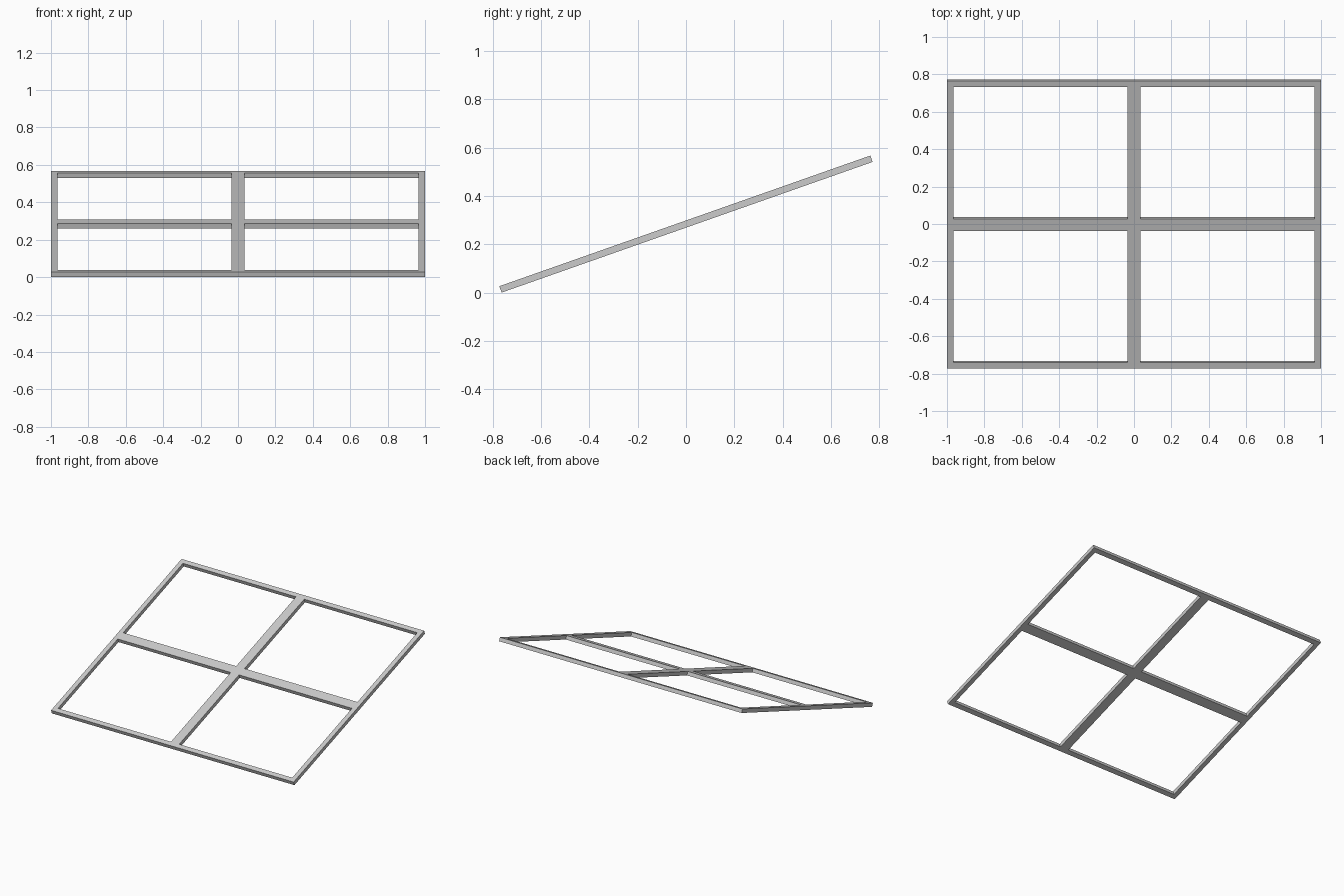
import bpy, bmesh
from math import radians, sin, cos
from mathutils import Matrix

if "Cube" in bpy.data.objects:
    bpy.data.objects.remove(bpy.data.objects["Cube"])

TILT = radians(19.4)
LENGTH, THICK, BAR = 1.629, 0.028, 0.034   # slope length, thickness, outer bar width

# Grid lines: outer bars are one width, the central bars are two
def lines(half):
    return [-half, -half + BAR, -BAR, BAR, half - BAR, half]

xs, ys = lines(1.0), lines(LENGTH / 2)

# Flat four-pane lattice: every cell except the four openings
bm = bmesh.new()
grid = [[bm.verts.new((x, y, -THICK / 2)) for x in xs] for y in ys]
for j in range(5):
    for i in range(5):
        if i in (1, 3) and j in (1, 3):
            continue
        bm.faces.new((grid[j][i], grid[j][i + 1], grid[j + 1][i + 1], grid[j + 1][i]))

# Thicken into a solid frame
ext = bmesh.ops.extrude_face_region(bm, geom=bm.faces[:], use_keep_orig=True)
top = [g for g in ext["geom"] if isinstance(g, bmesh.types.BMVert)]
bmesh.ops.translate(bm, verts=top, vec=(0, 0, THICK))
bmesh.ops.recalc_face_normals(bm, faces=bm.faces[:])

# Tilt up towards the back and rest the front edge on the floor
height = LENGTH * sin(TILT) + THICK * cos(TILT)
bm.transform(Matrix.Translation((0, 0, height / 2)) @ Matrix.Rotation(TILT, 4, 'X'))

mesh = bpy.data.meshes.new("tilted_frame")
bm.to_mesh(mesh)
bm.free()
bpy.context.collection.objects.link(bpy.data.objects.new("tilted_frame", mesh))
